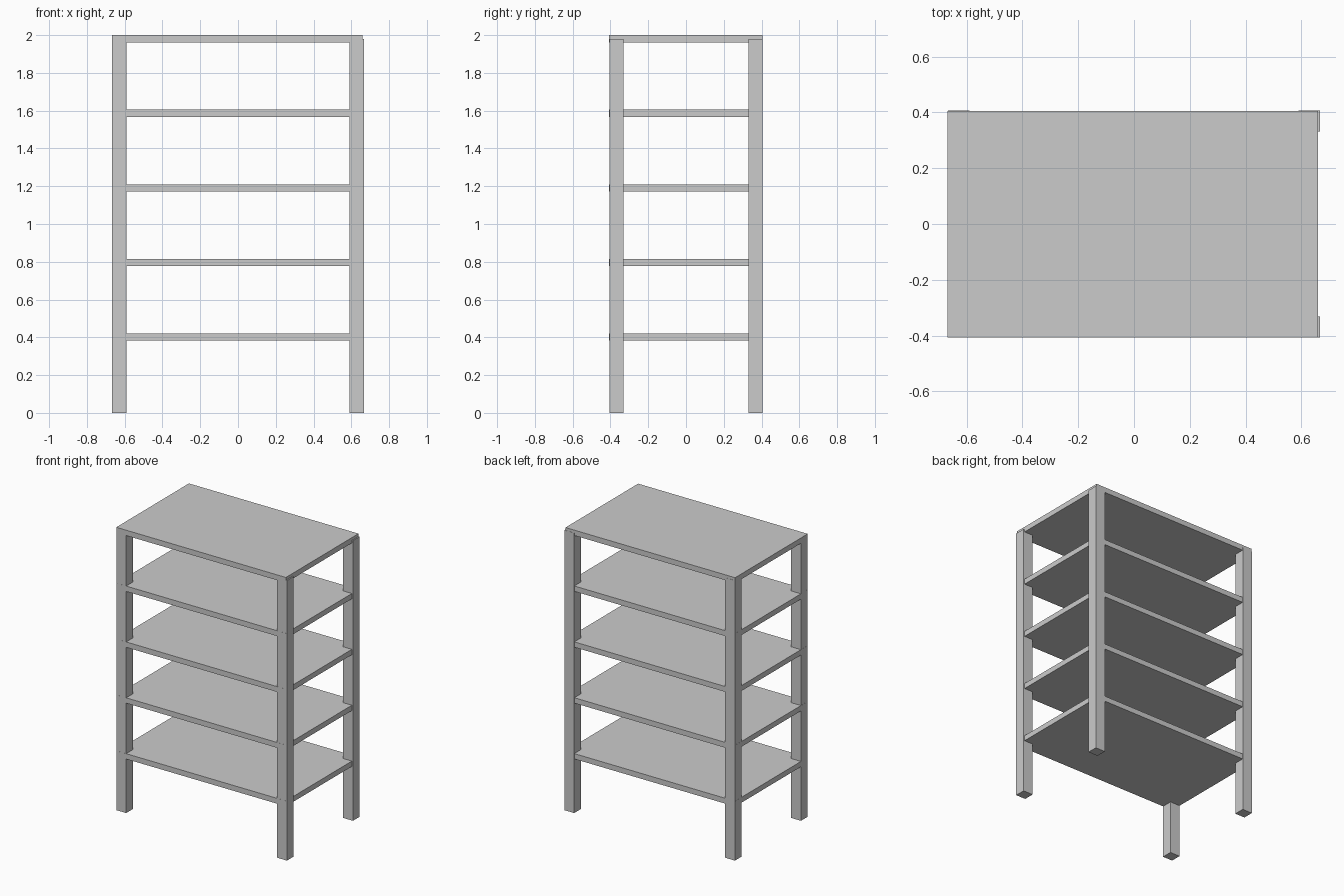
import bpy

if "Cube" in bpy.data.objects:
    bpy.data.objects.remove(bpy.data.objects["Cube"])

HALF_X, HALF_Y = 0.667, 0.406


def box(name, x0, x1, y0, y1, z0, z1):
    bpy.ops.mesh.primitive_cube_add(
        size=1, location=((x0 + x1) / 2, (y0 + y1) / 2, (z0 + z1) / 2))
    ob = bpy.context.object
    ob.name = name
    ob.scale = (x1 - x0, y1 - y0, z1 - z0)
    bpy.ops.object.transform_apply(location=False, rotation=False, scale=True)
    return ob


# Four square corner legs, ending just below the top board
LEG_X, LEG_Y, LEG_TOP = 0.077, 0.075, 1.98
for side, x0 in (("left", -HALF_X), ("right", HALF_X - LEG_X)):
    for end, y0 in (("front", -HALF_Y), ("back", HALF_Y - LEG_Y)):
        box(f"{end}_{side}_leg", x0, x0 + LEG_X, y0, y0 + LEG_Y, 0, LEG_TOP)

# Five evenly spaced boards, stopping slightly short of the right side
THICK, FIRST_TOP, STEP = 0.038, 0.42, 0.395
for i in range(5):
    top = FIRST_TOP + i * STEP
    name = "top_board" if i == 4 else f"shelf_{i + 1}"
    box(name, -HALF_X - 0.0005, 0.659, -HALF_Y - 0.0005, HALF_Y - 0.001,
        top - THICK, top)
